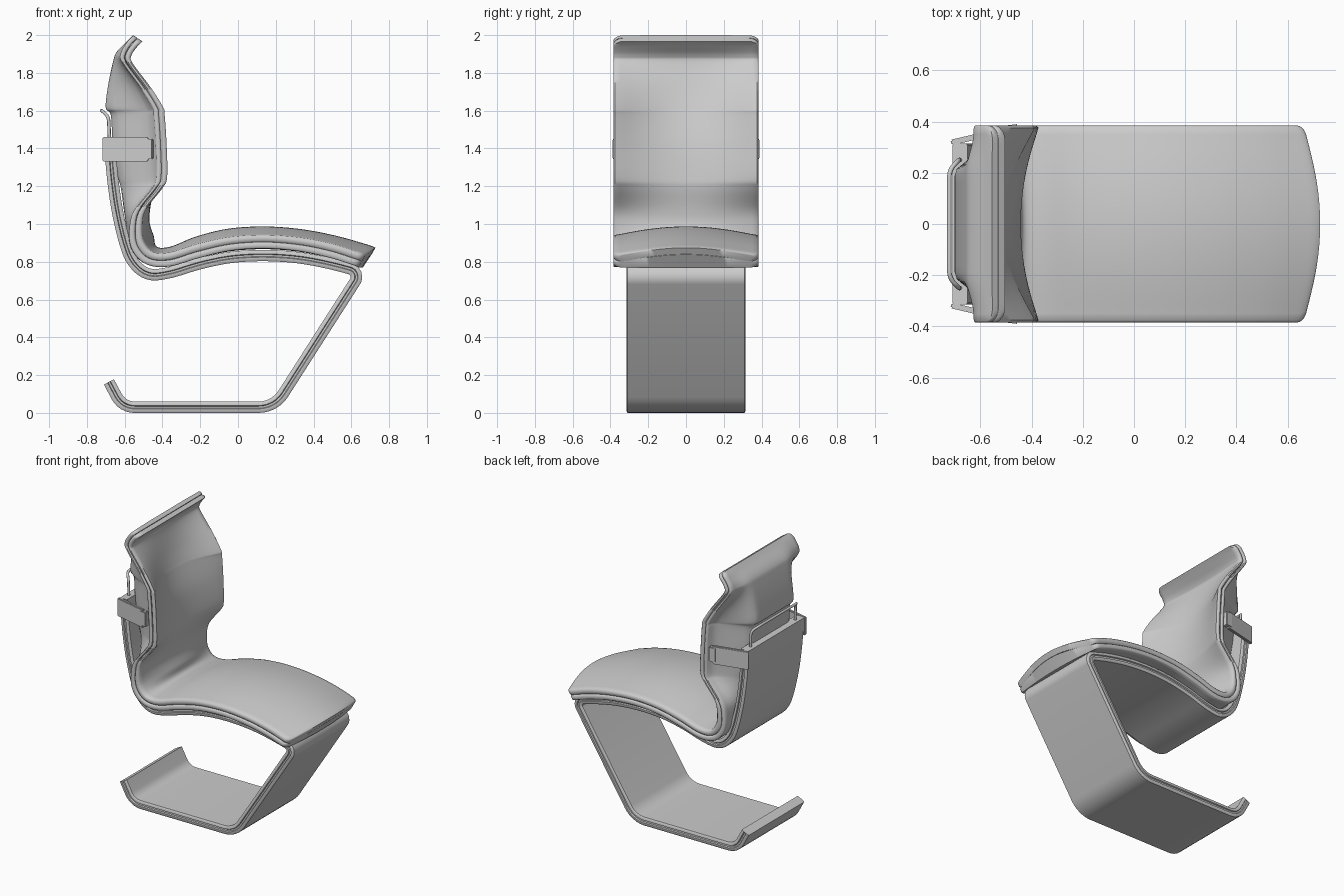
import bpy, bmesh, math
from mathutils import Vector

if "Cube" in bpy.data.objects:
    bpy.data.objects.remove(bpy.data.objects["Cube"])


def finish(name, bm, angle=50):
    bmesh.ops.recalc_face_normals(bm, faces=bm.faces[:])
    me = bpy.data.meshes.new(name)
    bm.to_mesh(me)
    bm.free()
    ob = bpy.data.objects.new(name, me)
    bpy.context.collection.objects.link(ob)
    bpy.ops.object.select_all(action='DESELECT')
    ob.select_set(True)
    bpy.context.view_layer.objects.active = ob
    bpy.ops.object.shade_smooth_by_angle(angle=math.radians(angle))
    return ob


def skin(name, rings):
    """Join closed rings; each ring is a front half then the mirrored back half."""
    bm = bmesh.new()
    vs = [[bm.verts.new(p) for p in r] for r in rings]
    n = len(vs[0])
    for a, b in zip(vs, vs[1:]):
        for i in range(n):
            j = (i + 1) % n
            bm.faces.new((a[i], a[j], b[j], b[i]))
    for r in (vs[0], vs[-1]):
        for i in range(n // 2 - 1):
            bm.faces.new((r[i], r[i + 1], r[n - 2 - i], r[n - 1 - i]))
    return finish(name, bm)


def rounded(pts, t_max, n=7):
    """Polyline with circular corner fillets."""
    pts = [Vector(p) for p in pts]
    out = [pts[0]]
    for p0, p, p1 in zip(pts, pts[1:], pts[2:]):
        d0, d1 = p0 - p, p1 - p
        t = min(t_max, 0.48 * d0.length, 0.48 * d1.length)
        d0.normalize()
        d1.normalize()
        half = d0.angle(d1) / 2
        a, b = p + d0 * t, p + d1 * t
        c = p + (d0 + d1).normalized() * t / math.cos(half)
        r = (a - c).length
        for k in range(n):
            v = (a - c).lerp(b - c, k / (n - 1))
            out.append(c + v.normalized() * r)
    return out + [pts[-1]]


def catmull(rows, n):
    out = []
    rows = [rows[0]] + rows + [rows[-1]]
    for a, b, c, d in zip(rows, rows[1:], rows[2:], rows[3:]):
        for k in range(n):
            t = k / n
            out.append([0.5 * (2 * q + (r - p) * t + (2 * p - 5 * q + 4 * r - s) * t * t
                               + (3 * q - p - 3 * r + s) * t ** 3)
                        for p, q, r, s in zip(a, b, c, d)])
    return out + [rows[-1]]


def clamp(x):
    return max(0.0, min(1.0, x))


# --- cantilever frame: one bent laminated sheet with a grooved edge
path = rounded([(-.71, 0, .15), (-.63, 0, 0), (.21, 0, 0), (.70, 0, .765), (.5, 0, .82),
                (.33, 0, .853), (.14, 0, .866), (-.05, 0, .855), (-.22, 0, .818),
                (-.36, 0, .772), (-.47, 0, .755), (-.54, 0, .82), (-.575, 0, .92),
                (-.612, 0, 1.08), (-.638, 0, 1.27), (-.65, 0, 1.46)], .1)
TH, HW = .06, .315
side = [(0, HW - .006), (.008, HW), (.021, HW), (.025, HW - .008)]
low = [(d, -y) for d, y in reversed(side)] + side
section = low + [(TH - d, y) for d, y in reversed(low)]
rings = []
for i, p in enumerate(path):
    a = (p - path[i - 1]).normalized() if i else None
    b = (path[i + 1] - p).normalized() if i < len(path) - 1 else a
    a = a or b
    t = (a + b).normalized()
    nrm = Vector((-t.z, 0, t.x)) / max(.5, t.dot(a))
    rings.append([p + nrm * d + Vector((0, y, 0)) for d, y in section])
skin("cantilever_frame", rings)

# --- seat and backrest stations along the side edge:
# x, z, centre front offset, centre back depth, facing angle
stations = [
    (.675, .835, .045, .075, 60), (.64, .85, .045, .075, 63), (.5, .895, .045, .075, 75),
    (.33, .928, .045, .075, 84), (.14, .942, .045, .075, 90), (-.05, .93, .045, .075, 94),
    (-.22, .893, .04, .075, 97), (-.36, .85, .03, .075, 88), (-.45, .852, .035, .075, 55),
    (-.5, .91, .06, .08, 25), (-.507, 1.0, .04, .085, 5), (-.485, 1.08, .02, .12, 0),
    (-.40, 1.19, -.045, .22, 0), (-.375, 1.25, -.07, .26, 0), (-.378, 1.42, -.09, .285, 0),
    (-.388, 1.575, -.12, .285, 0), (-.395, 1.615, -.125, .305, 0), (-.46, 1.72, -.09, .23, 0),
    (-.557, 1.85, -.025, .105, -5), (-.565, 1.89, -.01, .08, -15),
    (-.535, 1.937, 0, .06, -30), (-.505, 1.967, 0, .06, -33)]
rows = catmull([list(s) for s in stations], 6)
dist = [0]
for r, q in zip(rows, rows[1:]):
    dist.append(dist[-1] + math.hypot(q[0] - r[0], q[1] - r[1]))
US = [-1 + k / 14 for k in range(29)]


def edge_thickness(s):
    return .075 - .017 * clamp((s[1] - .9) / .2)


def crown(u, s):
    return s[2] * (1 - u * u) ** 1.15


def split(u, s):
    return edge_thickness(s) * .52 - crown(u, s)


def back_depth(u, s):
    e = edge_thickness(s)
    t = clamp((.97 - abs(u)) / .45)
    return e + (s[3] - e) * t * t * (3 - 2 * t)


def loft(name, front, back, chamfer):
    rings = []
    for s, d in zip(rows, dist):
        end = min(d, dist[-1] - d)
        R = .04
        hw = .385 - R + math.sqrt(max(0, R * R - max(0, R - end) ** 2))
        ca, sa = math.cos(math.radians(s[4])), math.sin(math.radians(s[4]))

        def pt(u, y, depth):
            x, z = s[0] - ca * depth, s[1] - sa * depth
            if z < 1:      # the front lip bows outward
                x += .03 * (1 - u * u) * clamp((x - .4) / .27) ** 2
            return (x, y, z)

        def half(f, sign):
            return ([pt(-1, -hw, f(-1, s) + sign * chamfer)]
                    + [pt(u, u * (hw - chamfer), f(u, s)) for u in US]
                    + [pt(1, hw, f(1, s) + sign * chamfer)])
        rings.append(half(front, 1) + half(back, -1)[::-1])
    return skin(name, rings)


loft("cushion", lambda u, s: -crown(u, s), split, .009)
loft("backing_shell", lambda u, s: split(u, s) + .002, back_depth, .006)

# --- side straps joining frame and backrest, each with a front clip
for sgn, label in ((-1, "front"), (1, "rear")):
    for part, x0, x1, y0, y1, z0, z1, w in (
            ("strap", -.715, -.475, .318, .375, 1.33, 1.46, .022),
            ("clip", -.50, -.45, .368, .374, 1.345, 1.45, .034)):
        a, b = Vector((x0, sgn * y0, 0)), Vector((x1, sgn * y1, 0))
        off = Vector((-(b - a).y, (b - a).x, 0)).normalized() * w / 2
        bm = bmesh.new()
        f = bm.faces.new([bm.verts.new(v + Vector((0, 0, z0)))
                          for v in (a - off, b - off, b + off, a + off)])
        ext = bmesh.ops.extrude_face_region(bm, geom=[f])['geom']
        bmesh.ops.translate(bm, vec=(0, 0, z1 - z0),
                            verts=[v for v in ext if isinstance(v, bmesh.types.BMVert)])
        bmesh.ops.bevel(bm, geom=bm.edges[:], offset=.005, segments=2, affect='EDGES')
        finish(f"{label}_{part}", bm, 40)

# --- wire handle above the frame
pts = rounded([(-.68, -.25, 1.43), (-.685, -.25, 1.57), (-.722, -.21, 1.6),
               (-.722, .21, 1.6), (-.685, .25, 1.57), (-.68, .25, 1.43)], .03)
cu = bpy.data.curves.new("handle", 'CURVE')
cu.dimensions = '3D'
cu.bevel_depth = .009
cu.bevel_resolution = 2
cu.use_fill_caps = True
sp = cu.splines.new('POLY')
sp.points.add(len(pts) - 1)
for q, p in zip(sp.points, pts):
    q.co = (*p, 1)
bpy.context.collection.objects.link(bpy.data.objects.new("handle", cu))
